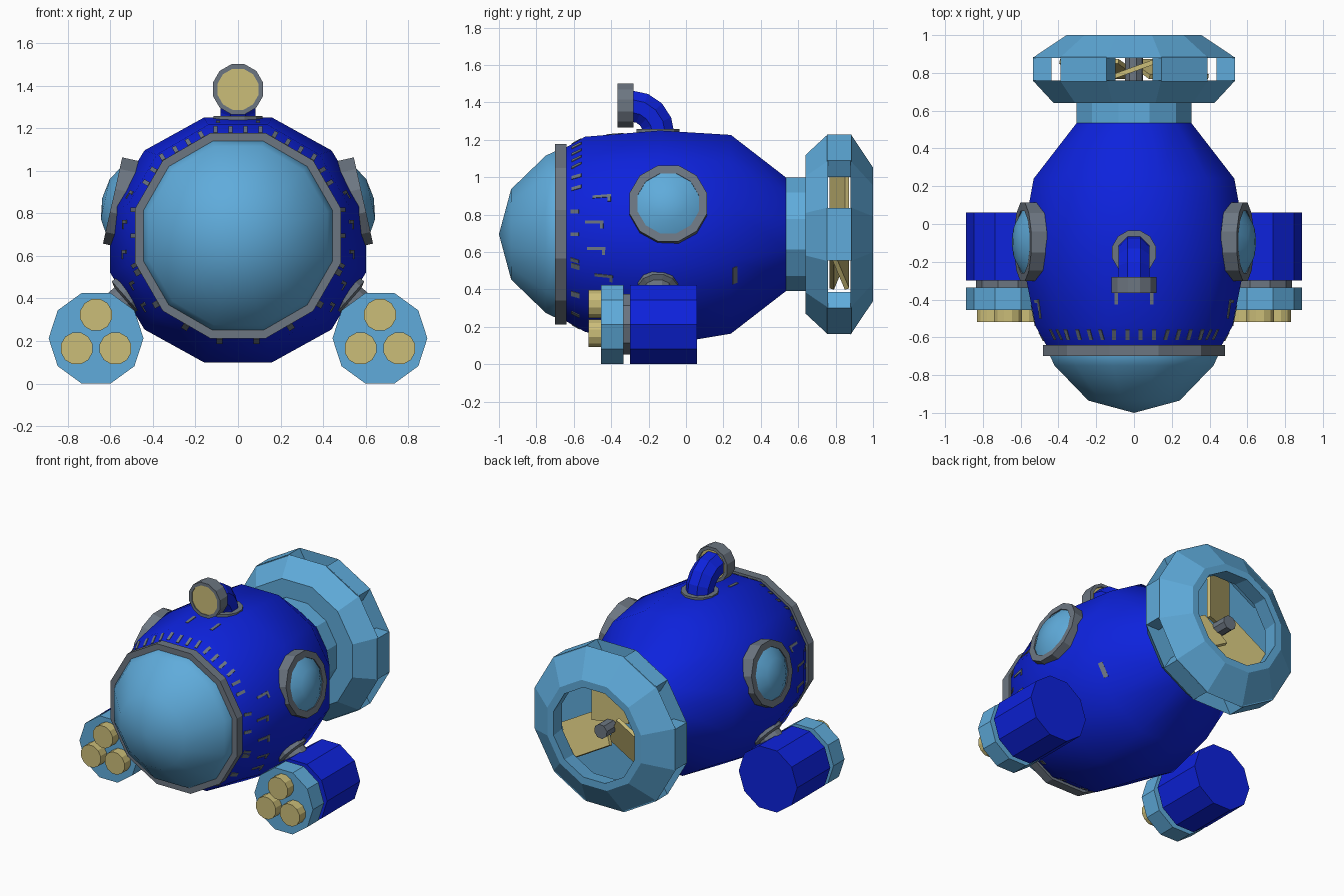
import bpy, bmesh, math
from math import cos, sin, pi, radians
from mathutils import Vector, Matrix

if "Cube" in bpy.data.objects:
    bpy.data.objects.remove(bpy.data.objects["Cube"])


def material(name, rgb):
    m = bpy.data.materials.new(name)
    m.use_nodes = True
    m.diffuse_color = (*rgb, 1)
    m.node_tree.nodes["Principled BSDF"].inputs["Base Color"].default_value = (*rgb, 1)
    return m


BLUE = material("deep blue", (0.004, 0.016, 0.72))
SKY = material("light blue", (0.115, 0.41, 0.71))
GREY = material("steel grey", (0.15, 0.18, 0.22))
TAN = material("pale brass", (0.6, 0.51, 0.19))
AXIS = 0.695  # height of the hull axis
Y = Vector((0, 1, 0))


def finish(bm, name, mat, smooth=False):
    bmesh.ops.recalc_face_normals(bm, faces=bm.faces)
    mesh = bpy.data.meshes.new(name)
    bm.to_mesh(mesh)
    bm.free()
    mesh.materials.append(mat)
    ob = bpy.data.objects.new(name, mesh)
    bpy.context.collection.objects.link(ob)
    if smooth:
        bpy.ops.object.select_all(action='DESELECT')
        ob.select_set(True)
        bpy.context.view_layer.objects.active = ob
        bpy.ops.object.shade_smooth_by_angle(angle=radians(35))
    return ob


def skin(bm, rings, closed=False):
    """Join rings of vertices; a ring of one vertex is a tip."""
    pairs = list(zip(rings, rings[1:])) + ([(rings[-1], rings[0])] if closed else [])
    for a, b in pairs:
        n = max(len(a), len(b))
        for i in range(n):
            j = (i + 1) % n
            quad = [a[i % len(a)], a[j % len(a)], b[j % len(b)], b[i % len(b)]]
            bm.faces.new(list(dict.fromkeys(quad)))
    if not closed:
        for r in (rings[0], rings[-1]):
            if len(r) > 2:
                bm.faces.new(r)


def lathe(name, mat, profile, centre, axis=Y, sides=12, phase=15, closed=False, smooth=False):
    """Turn a profile of (radius, distance along axis)."""
    bm = bmesh.new()
    q = Vector((0, 0, 1)).rotation_difference(Vector(axis))
    rings = []
    for r, t in profile:
        n = sides if r > 0 else 1
        turn = [2 * pi * i / n + radians(phase) for i in range(n)]
        rings.append([bm.verts.new(Vector(centre) + q @ Vector((r * cos(a), r * sin(a), t)))
                      for a in turn])
    skin(bm, rings, closed)
    return finish(bm, name, mat, smooth)


def box(name, mat, size, matrix):
    bm = bmesh.new()
    bmesh.ops.create_cube(bm, size=1, matrix=matrix @ Matrix.Diagonal((*size, 1)))
    return finish(bm, name, mat)


# Hull, fuller below its middle
hub = (0, 0, AXIS)
hull = lathe("hull", BLUE, [(0.47, -0.66), (0.54, -0.54), (0.595, -0.14), (0.55, 0.24), (0.31, 0.54)],
             hub, smooth=True)
for v in hull.data.vertices:
    if abs(v.co.y + 0.14) < 0.01:
        v.co.z -= 0.02
        v.co.x *= 1.045

# Nose window and its frame
lathe("nose_dome", SKY, [(0.46, -0.66), (0.46, -0.70), (0.435, -0.75), (0.25, -0.935), (0, -1)],
      hub, smooth=True)
lathe("nose_frame", GREY, [(0.5, -0.64), (0.5, -0.70), (0.45, -0.70), (0.45, -0.64)], hub, closed=True)

# Tail neck and propeller guard with alternate openings
lathe("tail_neck", SKY, [(0.315, 0.53), (0.315, 0.66)], hub)
lathe("guard_front", SKY, [(0.44, 0.64), (0.555, 0.76), (0.3, 0.76)], hub)
lathe("guard_rear", SKY, [(0.555, 0.88), (0.37, 1), (0.32, 1), (0.34, 0.88)], hub, closed=True)
for i in range(6):
    spin = Matrix.Translation(hub) @ Matrix.Rotation(i * pi / 3, 4, 'Y')
    box("guard_post", SKY, (0.1, 0.13, 0.28), spin @ Matrix.Translation((0.486, 0.82, 0)))

# Propeller
lathe("propeller_hub", GREY, [(0.05, 0.75), (0.05, 0.93)], hub, sides=8)
for i in range(3):
    spin = Matrix.Translation((0, 0.82, AXIS)) @ Matrix.Rotation(i * 2 * pi / 3, 4, 'Y')
    box("propeller_blade", TAN, (0.24, 0.025, 0.36),
        spin @ Matrix.Translation((0, 0, 0.21)) @ Matrix.Rotation(radians(20), 4, 'Z'))

for side, label in ((1, "left"), (-1, "right")):
    # Porthole
    out = Vector((0.976 * side, 0, 0.218))
    port = (0.565 * side, -0.095, 0.855)
    lathe(label + "_porthole_frame", GREY, [(0.215, -0.06), (0.215, 0.025), (0.17, 0.025), (0.17, -0.06)],
          port, out, closed=True)
    lathe(label + "_porthole_glass", SKY, [(0.175, -0.03), (0.175, 0.015), (0.1, 0.06), (0, 0.075)],
          port, out, smooth=True)
    # Side pod on a strut
    x, z = 0.667 * side, 0.213
    pod = (x, 0, z)
    lathe(label + "_pod", BLUE, [(0.223, -0.30), (0.223, 0.06)], pod, sides=10, phase=0)
    lathe(label + "_pod_collar", GREY, [(0.17, -0.34), (0.17, -0.295)], pod, sides=10, phase=0)
    lathe(label + "_pod_head", SKY, [(0.223, -0.455), (0.223, -0.335)], pod, sides=10, phase=0)
    for k in range(3):
        a = radians(90 + 120 * k)
        lathe(label + "_pod_nozzle", TAN, [(0.077, -0.52), (0.077, -0.45)],
              (x + 0.105 * cos(a), 0, z + 0.005 + 0.105 * sin(a)))
    lathe(label + "_pod_strut", GREY, [(0.11, -0.06), (0.11, 0.03), (0.08, 0.04), (0.08, 0.2)],
          (0.5 * side, -0.15, 0.42), Vector((0.75 * side, 0, -0.66)).normalized())

# Periscope: base, bent pipe and lamp
lathe("periscope_base", GREY, [(0.12, 0), (0.12, 0.03)], (0, -0.15, 1.228), (0, 0, 1))
bm = bmesh.new()
rings = []
for k in range(5):
    a = k * pi / 8
    mid = Vector((0, -0.29 + 0.145 * cos(a), 1.23 + 0.15 * sin(a)))
    n = Vector((0, cos(a), sin(a)))
    rings.append([bm.verts.new(mid + 0.09 * (Vector((1, 0, 0)) * cos(b) + n * sin(b)))
                  for b in (i * pi / 4 + pi / 8 for i in range(8))])
skin(bm, rings)
finish(bm, "periscope_pipe", BLUE)
lamp = (0, 0, 1.383)
lathe("lamp_frame", GREY, [(0.122, -0.28), (0.122, -0.365), (0.1, -0.365), (0.1, -0.28)], lamp, closed=True)
lathe("lamp_glass", TAN, [(0.102, -0.36), (0.102, -0.29)], lamp)

# Thin grey trim marks laid on the hull
bpy.context.view_layer.update()


def mark(deg, y, width, length):
    a = radians(deg)
    ray = Vector((cos(a), 0, sin(a)))
    ok, loc, nor, _ = hull.ray_cast(Vector((0, y, AXIS)), ray)
    if ok:
        along = (Y - nor * Y.dot(nor)).normalized()
        rot = Matrix((along.cross(nor), along, nor)).transposed().to_4x4()
        box("trim_mark", GREY, (width, length, 0.008), Matrix.Translation(loc) @ rot)


for deg in range(30, 151, 8):
    mark(deg, -0.585, 0.02, 0.06)
for deg in range(-160, -19, 20):
    mark(deg, -0.59, 0.03, 0.05)
for s in (0, 180):
    flip = -1 if s else 1
    for deg, y in ((22, -0.45), (7, -0.49), (-8, -0.48), (-24, -0.44), (-36, -0.42)):
        mark(s + flip * deg, y, 0.016, 0.1)
        mark(s + flip * (deg - 2), y + 0.04, 0.03, 0.016)
    for deg in (14, 0, -16):
        mark(s + flip * deg, -0.595, 0.02, 0.05)
    mark(90 + flip * 10, -0.38, 0.02, 0.09)
mark(-25, 0.26, 0.1, 0.03)
